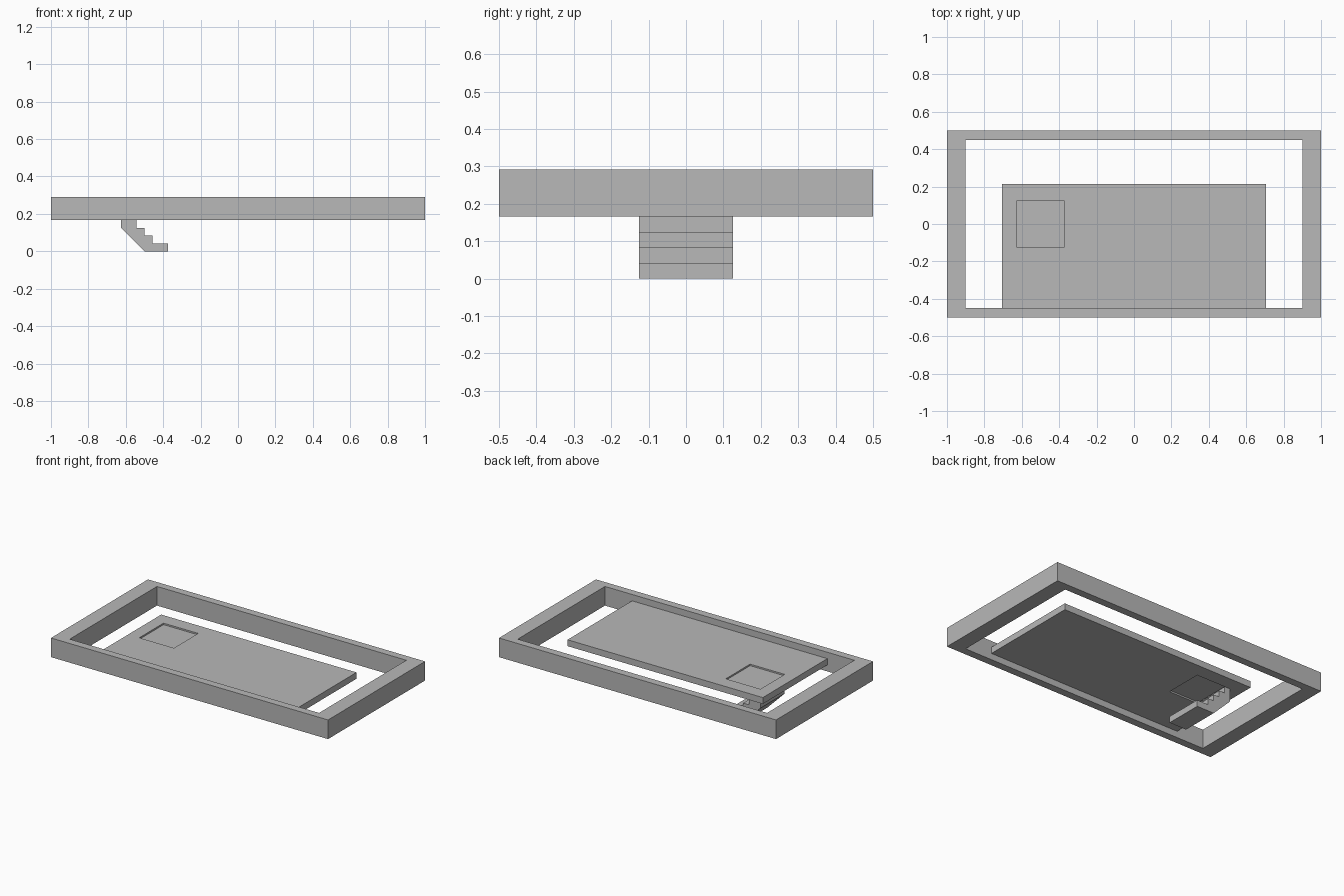
import bpy
import bmesh
from mathutils import Vector

default = bpy.data.objects.get("Cube")
if default:
    bpy.data.objects.remove(default, do_unlink=True)

U = 1 / 24  # one stair riser, the module for all heights

grey = bpy.data.materials.new("plain grey")
grey.use_nodes = True
colour = (0.48, 0.48, 0.48, 1)
grey.diffuse_color = colour
grey.node_tree.nodes["Principled BSDF"].inputs["Base Color"].default_value = colour


def finish(name, bm):
    bmesh.ops.recalc_face_normals(bm, faces=bm.faces)
    mesh = bpy.data.meshes.new(name)
    bm.to_mesh(mesh)
    bm.free()
    mesh.materials.append(grey)
    obj = bpy.data.objects.new(name, mesh)
    bpy.context.collection.objects.link(obj)
    return obj


def rect(x0, x1, y0, y1):
    return [(x0, y0), (x1, y0), (x1, y1), (x0, y1)]


def ring(name, outer, inner, z0, z1):
    """Rectangular slab with a rectangular opening."""
    bm = bmesh.new()
    loops = [[bm.verts.new((x, y, z)) for x, y in pts]
             for pts, z in ((outer, z0), (outer, z1), (inner, z1), (inner, z0))]
    for k in range(4):
        a, b = loops[k], loops[(k + 1) % 4]
        for i in range(4):
            j = (i + 1) % 4
            bm.faces.new((a[i], a[j], b[j], b[i]))
    return finish(name, bm)


def extrude(name, points, offset):
    """Solid from a flat outline pushed along an offset."""
    bm = bmesh.new()
    face = bm.faces.new([bm.verts.new(p) for p in points])
    new = bmesh.ops.extrude_face_region(bm, geom=[face])["geom"]
    verts = [v for v in new if isinstance(v, bmesh.types.BMVert)]
    bmesh.ops.translate(bm, verts=verts, vec=Vector(offset))
    return finish(name, bm)


# Outer surrounding wall
ring("outer_frame", rect(-1, 1, -0.5, 0.5), rect(-0.9, 0.9, -0.45, 0.45), 4 * U, 7 * U)

# Deck with a hatch opening above the stairs
opening = rect(-0.625, -0.375, -0.125, 0.125)
ring("deck", rect(-0.705, 0.705, -0.45, 0.215), opening, 5 * U, 6 * U)

# Slightly recessed hatch closing the opening
extrude("hatch", [(x, y, 5 * U + 0.01) for x, y in opening], (0, 0, U - 0.02))

# Stairs: stepped top, sloping underside
profile = [(-0.5, 0), (-0.375, 0), (-0.375, U)]
for step in range(1, 5):
    x = -0.375 - (step + 1) * U
    profile += [(x, step * U), (x, (step + 1) * U)]
profile += [(-0.625, 5 * U), (-0.625, 3 * U)]
extrude("stairs", [(x, -0.125, z) for x, z in profile], (0, 0.25, 0))
